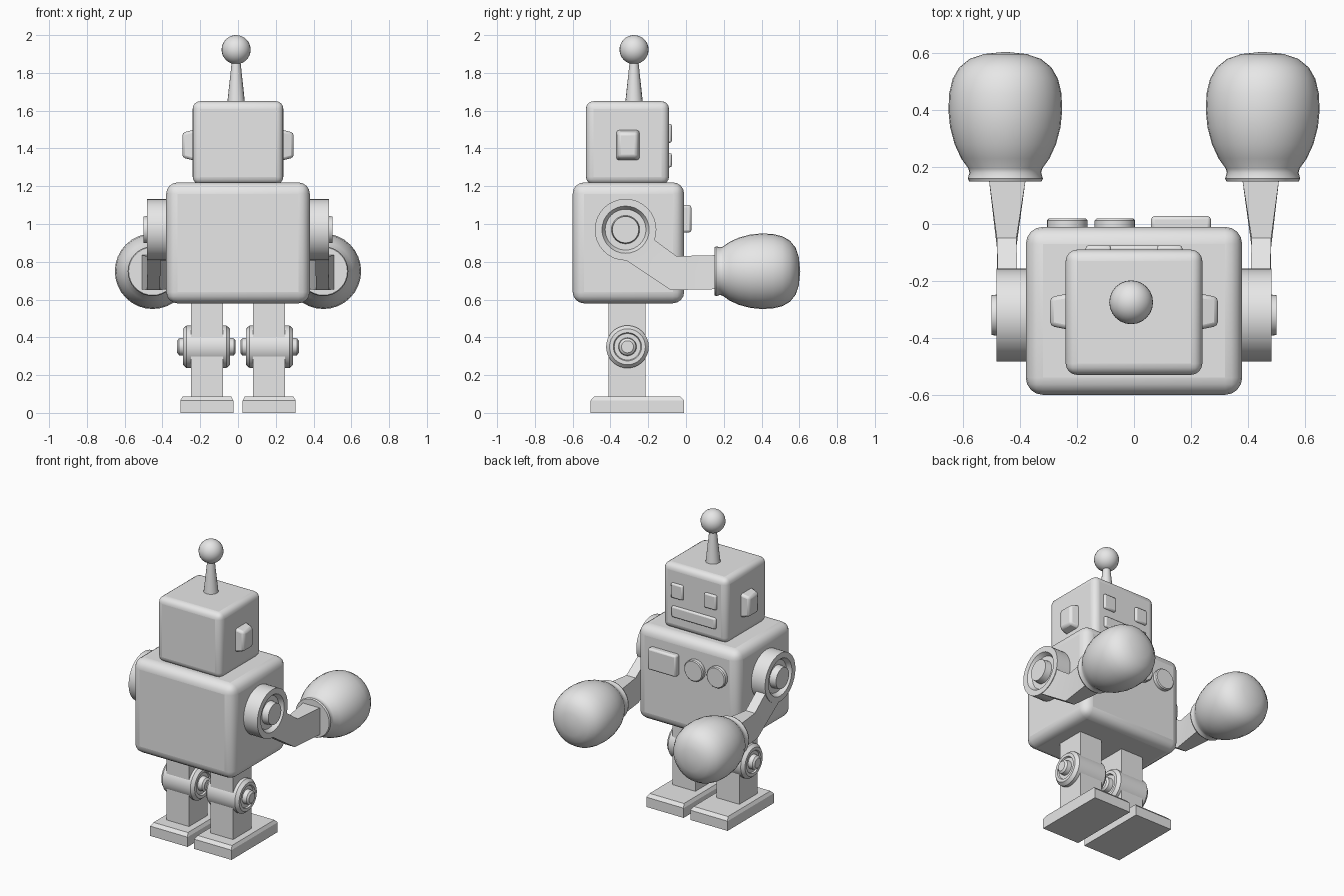
import bpy, bmesh, math
from mathutils import Matrix, Vector

cube = bpy.data.objects.get("Cube")
if cube:
    bpy.data.objects.remove(cube, do_unlink=True)

grey = bpy.data.materials.new("light_grey")
grey.use_nodes = True
grey.diffuse_color = (0.8, 0.8, 0.8, 1)
grey.node_tree.nodes["Principled BSDF"].inputs["Base Color"].default_value = (0.8, 0.8, 0.8, 1)


def finish(name, bm, bevel=0, segments=3, angle=35):
    bmesh.ops.recalc_face_normals(bm, faces=bm.faces[:])
    mesh = bpy.data.meshes.new(name)
    bm.to_mesh(mesh)
    bm.free()
    mesh.materials.append(grey)
    ob = bpy.data.objects.new(name, mesh)
    bpy.context.collection.objects.link(ob)
    if bevel:
        mod = ob.modifiers.new("Bevel", "BEVEL")
        mod.width, mod.segments = bevel, segments
        mod.limit_method = "ANGLE"
    bpy.ops.object.select_all(action="DESELECT")
    ob.select_set(True)
    bpy.context.view_layer.objects.active = ob
    bpy.ops.object.shade_smooth_by_angle(angle=math.radians(angle))
    return ob


def box(name, low, high, bevel=0, segments=3, taper=None):
    """Box between two corners; taper = (outward direction, scale of that end)."""
    low, high = Vector(low), Vector(high)
    mid, size = (low + high) / 2, high - low
    bm = bmesh.new()
    bmesh.ops.create_cube(bm, size=1)
    for v in bm.verts:
        if taper and v.co.dot(Vector(taper[0])) > 0:
            along = Vector(taper[0])
            part = along * v.co.dot(along)
            v.co = part + (v.co - part) * taper[1]
        v.co = mid + v.co * size
    return finish(name, bm, bevel, segments)


def lathe(name, profile, centre, axis, steps=32, angle=35):
    """Spin (distance along axis, radius) points around an axis."""
    bm = bmesh.new()
    turn = Vector((0, 0, 1)).rotation_difference(Vector(axis)).to_matrix().to_4x4()
    verts = [bm.verts.new((r, 0, d)) for d, r in profile]
    edges = [bm.edges.new(pair) for pair in zip(verts, verts[1:])]
    bmesh.ops.spin(bm, geom=verts + edges, cent=(0, 0, 0), axis=(0, 0, 1),
                   angle=math.tau, steps=steps)
    bmesh.ops.remove_doubles(bm, verts=bm.verts[:], dist=0.0005)
    bm.transform(Matrix.Translation(centre) @ turn)
    return finish(name, bm, angle=angle)


# Body and head
box("body", (-0.38, -0.6, 0.58), (0.38, -0.01, 1.22), 0.06, 4)
box("head", (-0.24, -0.53, 1.21), (0.24, -0.09, 1.65), 0.04, 4)

# Antenna
lathe("antenna_rod", [(0, 0), (0, 0.047), (0.23, 0.022), (0.23, 0)],
      (-0.01, -0.275, 1.64), (0, 0, 1), 16)
bm = bmesh.new()
bmesh.ops.create_uvsphere(bm, u_segments=24, v_segments=16, radius=0.077,
                          matrix=Matrix.Translation((-0.01, -0.275, 1.923)))
finish("antenna_ball", bm)

# Face and chest details
box("mouth", (-0.165, -0.11, 1.3), (0.165, -0.075, 1.375), 0.01, 2)
box("chest_panel", (0.06, -0.03, 0.955), (0.27, 0.028, 1.1), 0.012, 2)
for i, x in enumerate((-0.235, -0.067)):
    lathe(f"chest_button_{i + 1}",
          [(0, 0), (0, 0.071), (0.038, 0.071), (0.044, 0.065), (0.044, 0)],
          (x, -0.025, 1.03), (0, 1, 0), 24)

# Profiles shared by both sides
shoulder = [(0, 0), (0, 0.163), (0.123, 0.163), (0.123, 0.125), (0.095, 0.108),
            (0.095, 0.075), (0.14, 0.07), (0.14, 0)]
glove = [(0.15, 0), (0.15, 0.127), (0.16, 0.132), (0.18, 0.126), (0.195, 0.13),
         (0.23, 0.155), (0.28, 0.178), (0.34, 0.194), (0.4, 0.2), (0.46, 0.197),
         (0.51, 0.185), (0.55, 0.162), (0.58, 0.125), (0.597, 0.075), (0.605, 0)]
half_knee = [(0, 0.113), (0.105, 0.113), (0.125, 0.095), (0.125, 0.075),
             (0.115, 0.07), (0.115, 0.048), (0.145, 0.045), (0.155, 0.032), (0.155, 0)]
knee = [(-d, r) for d, r in reversed(half_knee[1:])] + half_knee[1:]
# Arm outline: (y, z, inner x, outer x)
arm = [(-0.32, 0.81, 0.41, 0.478), (-0.08, 0.65, 0.413, 0.482), (0.16, 0.655, 0.38, 0.51),
       (0.16, 0.835, 0.38, 0.51), (-0.05, 0.83, 0.413, 0.482), (-0.18, 0.925, 0.41, 0.478)]

for side, s in (("left", 1), ("right", -1)):
    def pair(a, b):
        return sorted((s * a, s * b))

    # Eye and ear
    a, b = pair(0.08, 0.17)
    box(side + "_eye", (a, -0.11, 1.43), (b, -0.075, 1.53), 0.01, 2)
    a, b = pair(0.21, 0.295)
    box(side + "_ear", (a, -0.375, 1.33), (b, -0.24, 1.505), 0.015, 2, ((s, 0, 0), 0.75))

    # Shoulder, bent arm and glove
    lathe(side + "_shoulder", shoulder, (s * 0.36, -0.32, 0.97), (s, 0, 0))
    bm = bmesh.new()
    inner = [bm.verts.new((s * i, y, z)) for y, z, i, o in arm]
    outer = [bm.verts.new((s * o, y, z)) for y, z, i, o in arm]
    for ring in (inner, outer):
        bm.faces.new((ring[0], ring[1], ring[4], ring[5]))
        bm.faces.new(ring[1:5])
    for k in range(len(arm)):
        n = (k + 1) % len(arm)
        bm.faces.new((inner[k], inner[n], outer[n], outer[k]))
    finish(side + "_arm", bm, angle=10)
    lathe(side + "_glove", glove, (s * 0.452, 0, 0.75), (0, 1, 0), 32, 40)

    # Leg, knee joint and foot
    a, b = pair(0.08, 0.25)
    box(side + "_leg", (a, -0.41, 0.07), (b, -0.215, 0.62))
    lathe(side + "_knee", knee, (s * 0.167, -0.31, 0.35), (s, 0, 0))
    a, b = pair(0.025, 0.305)
    box(side + "_foot", (a, -0.505, 0), (b, -0.01, 0.066))
    box(side + "_foot_top", (a, -0.505, 0.066), (b, -0.01, 0.087), taper=((0, 0, 1), 0.92))
